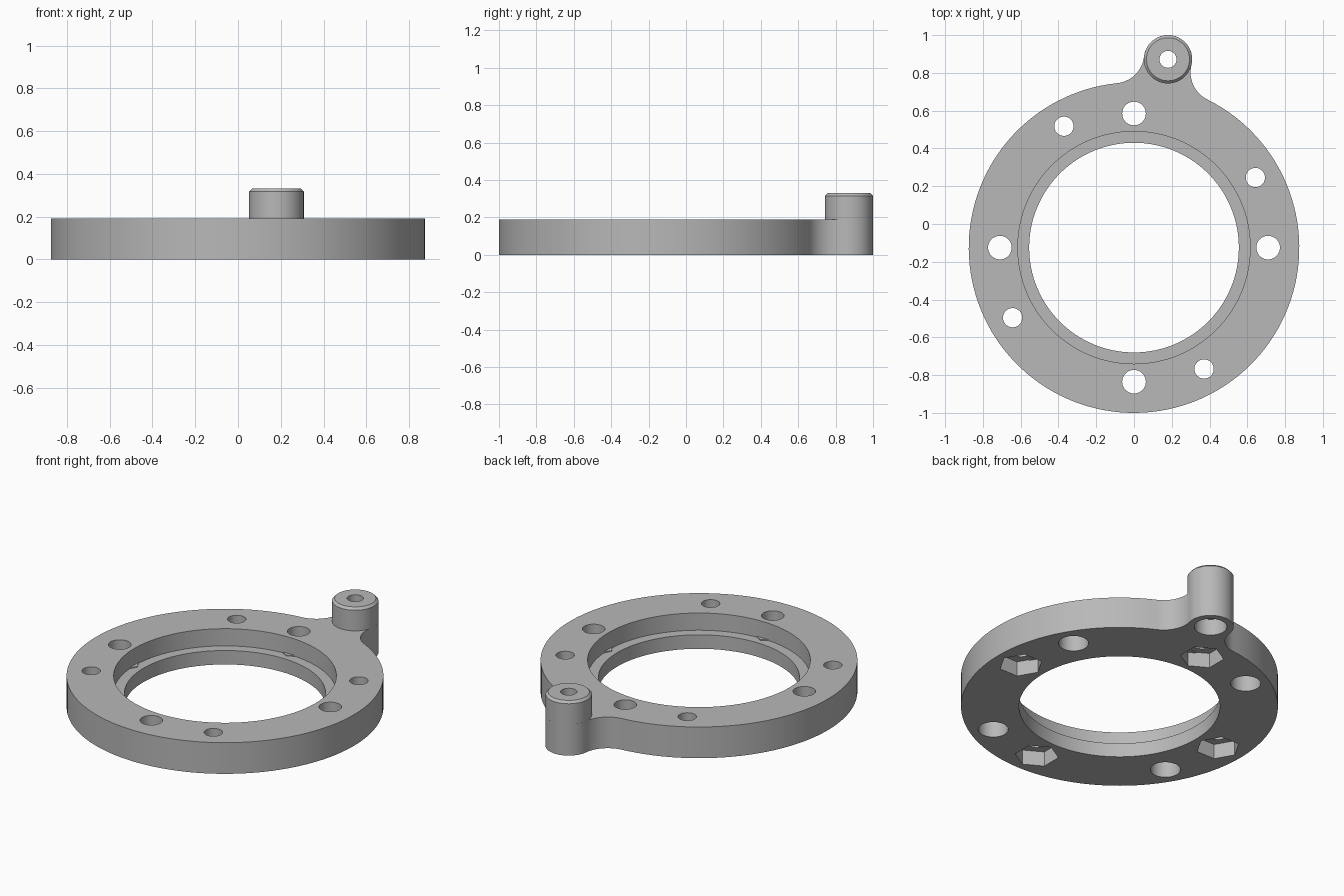
import bpy
import bmesh
from math import acos, atan2, cos, hypot, pi, radians, sin
from mathutils import Matrix, Vector

default = bpy.data.objects.get("Cube")
if default:
    bpy.data.objects.remove(default, do_unlink=True)

# Main dimensions
RING = Vector((0, -0.125))
BOSS = Vector((0.18, 0.872))
RING_R, BOSS_R, FILLET_R = 0.875, 0.128, 0.16
THICK, LEDGE_Z, BOSS_TOP = 0.19, 0.085, 0.33
LOW, HIGH = -0.1, 0.4

grey = bpy.data.materials.new("plain grey")
grey.use_nodes = True
colour = (0.48, 0.48, 0.48, 1)
grey.diffuse_color = colour
grey.node_tree.nodes["Principled BSDF"].inputs["Base Color"].default_value = colour


def make_object(name, bm):
    bmesh.ops.recalc_face_normals(bm, faces=bm.faces)
    mesh = bpy.data.meshes.new(name)
    bm.to_mesh(mesh)
    bm.free()
    mesh.materials.append(grey)
    obj = bpy.data.objects.new(name, mesh)
    bpy.context.collection.objects.link(obj)
    return obj


def select_only(obj):
    bpy.ops.object.select_all(action="DESELECT")
    obj.select_set(True)
    bpy.context.view_layer.objects.active = obj


def point(centre, radius, angle):
    return centre + radius * Vector((cos(angle), sin(angle)))


def arc(centre, radius, start, end, steps):
    return [point(centre, radius, start + (end - start) * i / steps)
            for i in range(steps + 1)]


def add_cylinder(bm, centre, radius, z0, z1, sides, turn=0.0):
    place = Matrix.Translation((centre.x, centre.y, (z0 + z1) / 2)) @ Matrix.Rotation(turn, 4, "Z")
    bmesh.ops.create_cone(bm, cap_ends=True, segments=sides, radius1=radius,
                          radius2=radius, depth=z1 - z0, matrix=place)


def cut(obj, bm):
    cutter = make_object("cutter", bm)
    cutter.hide_render = True
    mod = obj.modifiers.new("cut", "BOOLEAN")
    mod.operation = "DIFFERENCE"
    mod.solver = "EXACT"
    mod.object = cutter
    select_only(obj)
    bpy.ops.object.modifier_apply(modifier=mod.name)
    bpy.data.objects.remove(cutter, do_unlink=True)


# Plate outline: ring arc, fillet, boss arc, fillet
axis = BOSS - RING
aim, dist = atan2(axis.y, axis.x), axis.length
reach = RING_R + FILLET_R
swing = acos((reach ** 2 + dist ** 2 - (BOSS_R + FILLET_R) ** 2) / (2 * reach * dist))


def fillet(side):
    """Return the fillet centre and its start and end angles, ring to boss."""
    ring_angle = aim + side * swing
    centre = point(RING, reach, ring_angle)
    to_boss = BOSS - centre
    start = ring_angle + pi
    end = atan2(to_boss.y, to_boss.x)
    sweep = (end - start + pi) % (2 * pi) - pi
    return centre, start, start + sweep


left_c, left_s, left_e = fillet(1)
right_c, right_s, right_e = fillet(-1)
boss_start = right_e + pi
boss_sweep = (left_e + pi - boss_start) % (2 * pi)
outline = arc(RING, RING_R, aim + swing, aim - swing + 2 * pi, 120)
outline += arc(right_c, FILLET_R, right_s, right_e, 14)[1:]
outline += arc(BOSS, BOSS_R, boss_start, boss_start + boss_sweep, 36)[1:]
outline += arc(left_c, FILLET_R, left_e, left_s, 14)[1:-1]

bm = bmesh.new()
base = bm.faces.new([bm.verts.new((p.x, p.y, 0)) for p in outline])
lift = bmesh.ops.extrude_face_region(bm, geom=[base])
bmesh.ops.translate(bm, vec=(0, 0, THICK),
                    verts=[g for g in lift["geom"] if isinstance(g, bmesh.types.BMVert)])
plate = make_object("ring_plate", bm)

# Wide cuts: stepped recess, nut pockets and counterbores
wide, shafts = bmesh.new(), bmesh.new()
add_cylinder(wide, RING, 0.615, LEDGE_Z, HIGH, 128)
add_cylinder(shafts, RING, 0.555, LOW, HIGH, 128)
for i in range(4):
    turn = i * pi / 2
    nut = point(RING, 0.71, turn)
    add_cylinder(wide, nut, 0.121, LOW, 0.09, 6, turn + pi / 2)
    add_cylinder(shafts, nut, 0.0625, LOW, HIGH, 40)
    screw = point(RING, 0.742, turn + radians(30))
    add_cylinder(wide, screw, 0.083, LOW, 0.1, 40)
    add_cylinder(shafts, screw, 0.051, LOW, HIGH, 40)
add_cylinder(wide, BOSS, 0.09, LOW, 0.1, 40)
add_cylinder(shafts, BOSS, 0.045, LOW, HIGH, 48)
cut(plate, wide)
cut(plate, shafts)

# Raised boss: chamfered sleeve standing on the plate
profile = [(BOSS_R, THICK), (BOSS_R, BOSS_TOP - 0.014), (BOSS_R - 0.014, BOSS_TOP),
           (0.045, BOSS_TOP), (0.045, THICK)]
bm = bmesh.new()
verts = [bm.verts.new((BOSS.x + r, BOSS.y, z)) for r, z in profile]
edges = [bm.edges.new(pair) for pair in zip(verts, verts[1:] + verts[:1])]
bmesh.ops.spin(bm, geom=verts + edges, cent=(BOSS.x, BOSS.y, 0), axis=(0, 0, 1),
               angle=2 * pi, steps=48, use_merge=True)
bmesh.ops.remove_doubles(bm, verts=bm.verts, dist=0.0001)
boss = make_object("boss", bm)

for obj in (plate, boss):
    select_only(obj)
    bpy.ops.object.shade_smooth_by_angle(angle=radians(30))
